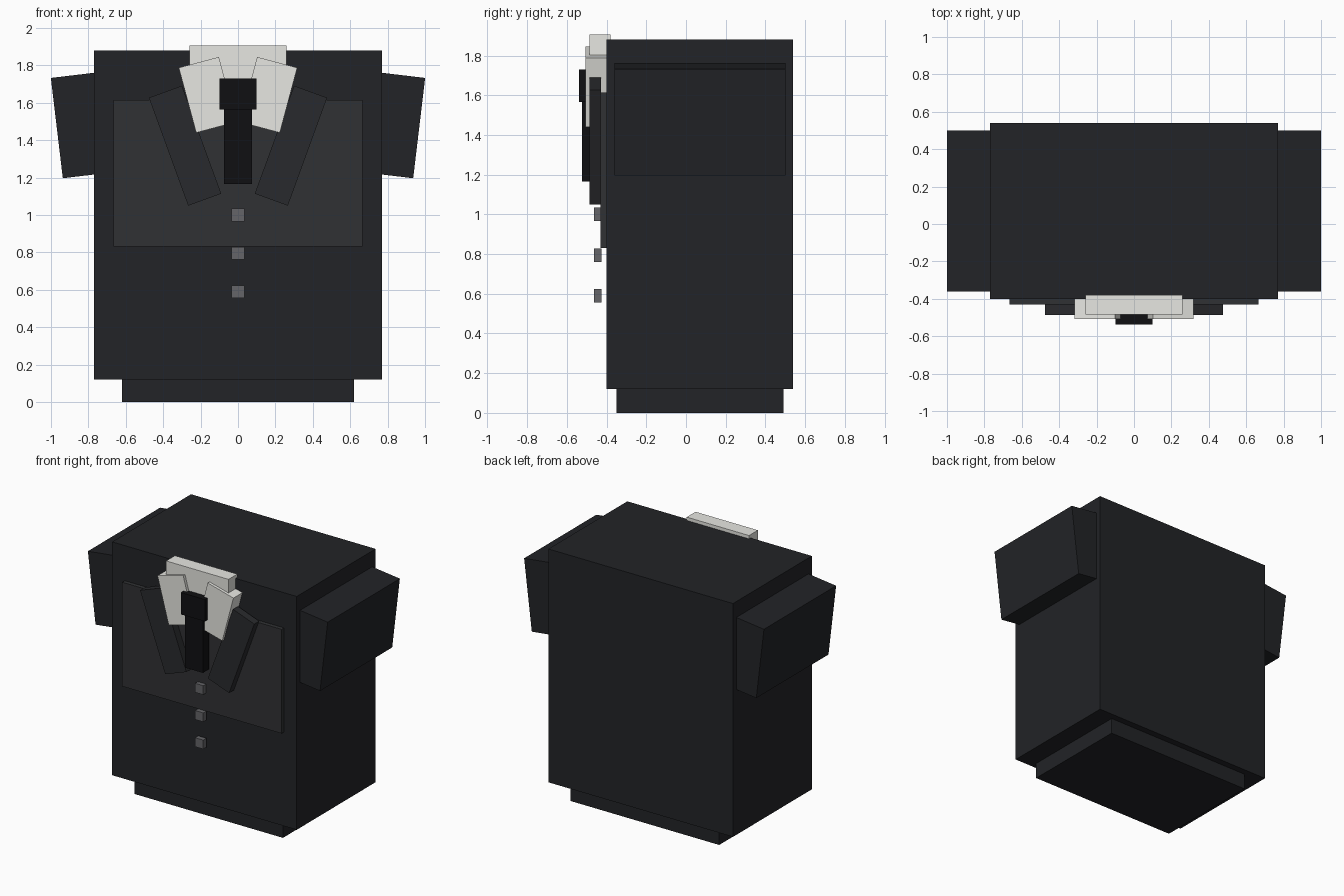
import bpy, bmesh
from math import radians
from mathutils import Matrix, Vector

if "Cube" in bpy.data.objects:
    bpy.data.objects.remove(bpy.data.objects["Cube"])


def material(name, rgb):
    m = bpy.data.materials.new(name)
    m.diffuse_color = (*rgb, 1)
    m.use_nodes = True
    m.node_tree.nodes["Principled BSDF"].inputs["Base Color"].default_value = m.diffuse_color
    return m


JACKET = material("jacket_cloth", (0.016, 0.017, 0.020))
FRONT = material("front_cloth", (0.030, 0.031, 0.034))
LAPEL = material("lapel_cloth", (0.022, 0.023, 0.026))
WHITE = material("white_shirt", (0.80, 0.80, 0.76))
BLACK = material("tie_cloth", (0.005, 0.005, 0.006))
GREY = material("button_grey", (0.13, 0.13, 0.14))


def box(name, x, y, z, mat, tilt=0):
    """Box from (min, max) ranges, tilted about its own centre around y."""
    ranges = (x, y, z)
    centre = Vector([(a + b) / 2 for a, b in ranges])
    size = [b - a for a, b in ranges]
    bm = bmesh.new()
    bmesh.ops.create_cube(bm, size=1, matrix=Matrix.Diagonal((*size, 1)))
    mesh = bpy.data.meshes.new(name)
    bm.to_mesh(mesh)
    bm.free()
    mesh.materials.append(mat)
    ob = bpy.data.objects.new(name, mesh)
    ob.location = centre
    ob.rotation_euler.y = radians(tilt)
    bpy.context.collection.objects.link(ob)
    return ob


def pair(name, cx, cz, w, h, y, mat, tilt):
    """Left and right copies of a tilted box given by centre and size."""
    for side, s in (("right", 1), ("left", -1)):
        box(f"{name}_{side}", (s * cx - w / 2, s * cx + w / 2), y,
            (cz - h / 2, cz + h / 2), mat, s * tilt)


# Body and hem
box("torso", (-0.77, 0.77), (-0.40, 0.54), (0.12, 1.88), JACKET)
box("hem", (-0.62, 0.62), (-0.35, 0.49), (0, 0.14), JACKET)

# Short sleeves
pair("sleeve", 0.77, 1.488, 0.40, 0.54, (-0.36, 0.50), JACKET, 6.8)

# Jacket front and lapels
box("front_panel", (-0.665, 0.665), (-0.43, -0.39), (0.83, 1.615), FRONT)
pair("lapel", 0.283, 1.37, 0.188, 0.614, (-0.487, -0.428), LAPEL, 20)

# Shirt collar
box("collar_band", (-0.26, 0.26), (-0.485, -0.38), (1.68, 1.905), WHITE)
pair("collar_leaf", 0.163, 1.642, 0.222, 0.36, (-0.507, -0.40), WHITE, 15)

# Tie
box("tie_blade", (-0.075, 0.075), (-0.525, -0.45), (1.165, 1.62), BLACK)
box("tie_knot", (-0.10, 0.10), (-0.538, -0.46), (1.565, 1.73), BLACK)

# Buttons
for i, z in enumerate((1.0, 0.795, 0.59)):
    box(f"button_{i + 1}", (-0.034, 0.034), (-0.463, -0.425),
        (z - 0.034, z + 0.034), GREY)
